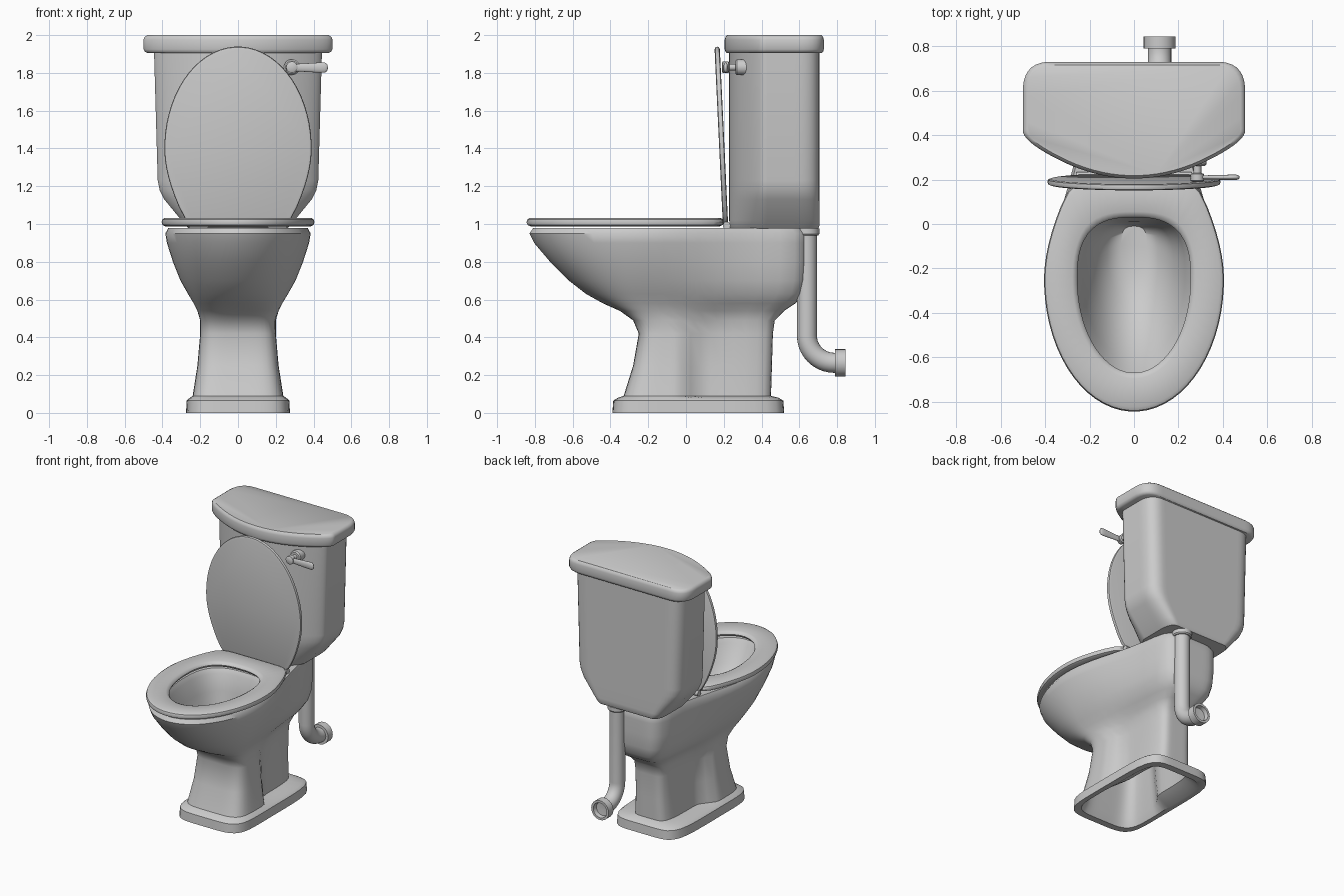
import bpy, bmesh
from math import sin, cos, pi, radians
from mathutils import Matrix, Vector

if "Cube" in bpy.data.objects:
    bpy.data.objects.remove(bpy.data.objects["Cube"], do_unlink=True)

porcelain = bpy.data.materials.new("grey_porcelain")
porcelain.use_nodes = True
colour = (0.6, 0.6, 0.6, 1)
porcelain.diffuse_color = colour
porcelain.node_tree.nodes["Principled BSDF"].inputs["Base Color"].default_value = colour


def lerp(a, b, t):
    return a + (b - a) * t


def smooth(t):
    t = max(0, min(1, t))
    return t * t * (3 - 2 * t)


def loft(name, rings, caps=True, wrap=False, matrix=None, angle=40):
    """Skin a series of equal rings into one smooth object."""
    bm = bmesh.new()
    rows = [[bm.verts.new(p) for p in ring] for ring in rings]
    pairs = list(zip(rows, rows[1:]))
    if wrap:
        pairs.append((rows[-1], rows[0]))
    for a, b in pairs:
        for i in range(len(a)):
            j = (i + 1) % len(a)
            bm.faces.new((a[i], a[j], b[j], b[i]))
    if caps and not wrap:
        bm.faces.new(rows[0])
        bm.faces.new(rows[-1])
    bmesh.ops.recalc_face_normals(bm, faces=bm.faces)
    mesh = bpy.data.meshes.new(name)
    bm.to_mesh(mesh)
    bm.free()
    mesh.materials.append(porcelain)
    obj = bpy.data.objects.new(name, mesh)
    bpy.context.collection.objects.link(obj)
    if matrix:
        obj.matrix_world = matrix
    bpy.ops.object.select_all(action="DESELECT")
    obj.select_set(True)
    bpy.context.view_layer.objects.active = obj
    bpy.ops.object.shade_smooth_by_angle(angle=radians(angle))
    return obj


def egg(z, front, back, wide, narrow, mid, narrow_at, nf=2, nb=6, count=64):
    """Outline with a rounded front, narrowing towards a squarer back."""
    ring = []
    for i in range(count):
        t = 2 * pi * (i + 0.5) / count
        c, s = cos(t), sin(t)
        n = nf if s < 0 else nb
        r = (abs(c) ** n + abs(s) ** n) ** (-1 / n)
        y = mid + s * r * ((mid - front) if s < 0 else (back - mid))
        w = lerp(wide, narrow, smooth((y - mid) / (narrow_at - mid)))
        ring.append(Vector((c * r * w, y, z)))
    return ring


def lathe(name, profile, matrix, count=24):
    """Turn (radius, height) pairs around the local z axis."""
    rings = [[(r * cos(2 * pi * i / count), r * sin(2 * pi * i / count), h)
              for i in range(count)] for r, h in profile]
    return loft(name, rings, matrix=matrix)


# Bowl and pedestal: up the inside, over the rim, down the outside to the foot
inside = [(0.56, -0.22, -0.01, 0.06), (0.6, -0.36, 0, 0.12), (0.7, -0.5, 0.01, 0.18),
          (0.82, -0.62, 0.03, 0.23), (0.94, -0.69, 0.05, 0.26), (0.97, -0.71, 0.07, 0.28)]
outside = [(0.978, -0.81, 0.62, 0.37, 0.24), (0.95, -0.83, 0.64, 0.385, 0.25),
           (0.9, -0.805, 0.64, 0.377, 0.25), (0.8, -0.72, 0.64, 0.345, 0.25),
           (0.7, -0.62, 0.635, 0.305, 0.24), (0.63, -0.53, 0.62, 0.265, 0.22),
           (0.58, -0.44, 0.58, 0.235, 0.19), (0.54, -0.35, 0.52, 0.215, 0.16),
           (0.49, -0.28, 0.47, 0.2, 0.145), (0.42, -0.25, 0.46, 0.2, 0.14),
           (0.25, -0.28, 0.455, 0.215, 0.14), (0.09, -0.33, 0.45, 0.24, 0.15),
           (0.08, -0.36, 0.49, 0.255, 0.255), (0.065, -0.385, 0.515, 0.272, 0.272),
           (0, -0.39, 0.52, 0.275, 0.275), (0, -0.34, 0.47, 0.24, 0.235),
           (0.06, -0.31, 0.44, 0.22, 0.14), (0.42, -0.23, 0.44, 0.18, 0.12)]
rings = [egg(z, f, b, w, w, lerp(f, b, 0.6), b, nb=2.8) for z, f, b, w in inside]
for z, f, b, w, n in outside:
    t = smooth((z - 0.42) / 0.2)
    rings.append(egg(z, f, b, w, n, lerp(-0.05, -0.25, t), lerp(0.1, 0.45, t),
                     nf=lerp(5, 2, t)))
loft("bowl_and_pedestal", rings)

# Seat ring: rounded section swept between the outer and inner outlines
outer = egg(0, -0.845, 0.2, 0.405, 0.14, -0.25, 0.69, nb=12)
inner = egg(0, -0.67, 0.03, 0.255, 0.255, -0.25, 0.03, nb=2.7)
section = [(0, 1.01), (0.03, 1.025), (0.12, 1.033), (0.85, 1.03), (0.96, 1.022),
           (1, 1.01), (0.95, 0.995), (0.12, 0.988), (0.03, 0.995)]
loft("seat_ring", [[a.lerp(b, f) + Vector((0, 0, z)) for a, b in zip(outer, inner)]
                   for f, z in section], wrap=True)

# Raised lid, leaning slightly forward at its top
edge = [(0.015, -0.014), (0.003, -0.01), (0, 0), (0.003, 0.01), (0.015, 0.014)]
loft("seat_lid", [egg(z, d - 0.54, 0.42 - d, 0.39 - d, 0.1 - d, 0, 0.92, nb=12)
                  for d, z in edge],
     matrix=Matrix.Translation((0, 0.19, 1.4)) @ Matrix.Rotation(radians(-87.3), 4, "X"))

# Hinges
for side, x in (("left", 0.16), ("right", -0.26)):
    lathe(side + "_hinge", [(0.02, 0), (0.02, 0.1)],
          Matrix.Translation((x, 0.215, 0.992)) @ Matrix.Rotation(pi / 2, 4, "Y"))

# Cistern outline: flat back, rounded corners, angled front
half = [(0.17, 0.205), (0.5, 0.37), (0.5, 0.47), (0.5, 0.73), (0.25, 0.73)]
plan = half + [(-x, y) for x, y in reversed(half)]
for _ in range(3):
    cut = []
    for p, q in zip(plan, plan[1:] + plan[:1]):
        cut += [tuple(lerp(a, b, t) for a, b in zip(p, q)) for t in (0.25, 0.75)]
    plan = cut


def cistern_ring(z, sx, sy):
    return [(x * sx, 0.47 + (y - 0.47) * sy, z) for x, y in plan]


loft("cistern_tank", [cistern_ring(*r) for r in
     [(1.93, 0.89, 0.91), (1.23, 0.85, 0.91), (1.18, 0.83, 0.91), (1.13, 0.78, 0.91),
      (1.02, 0.6, 0.91), (0.985, 0.54, 0.905), (0.975, 0.52, 0.88)]])
loft("cistern_lid", [cistern_ring(*r) for r in
     [(1.905, 0.96, 0.96), (1.912, 0.985, 0.985), (1.925, 1, 1), (1.975, 1, 1),
      (1.99, 0.99, 0.985), (2, 0.96, 0.95)]])

# Flush handle: boss and stem run forwards, lever runs sideways
forward = Matrix.Translation((0.285, 0, 1.83)) @ Matrix.Rotation(-pi / 2, 4, "X")
lathe("flush_boss", [(0.034, 0.262), (0.042, 0.27), (0.042, 0.35)], forward)
lathe("flush_stem", [(0.022, 0.19), (0.03, 0.195), (0.03, 0.225), (0.018, 0.23),
                     (0.018, 0.28)], forward)
lathe("flush_lever", [(0.012, -0.03), (0.02, -0.02), (0.02, 0.03), (0.027, 0.15),
                      (0.027, 0.175), (0.018, 0.187), (0.004, 0.191)],
      Matrix.Translation((0.285, 0.21, 1.828)) @ Matrix.Rotation(pi / 2, 4, "Y")
      @ Matrix.Diagonal((1, 0.45, 1, 1)))

# Water pipe: straight drop, quarter bend, short outlet
path = [(0.64, 0.97, 0)]
path += [(0.785 - 0.145 * cos(a), 0.41 - 0.145 * sin(a), a)
         for a in (pi / 2 * i / 10 for i in range(11))]
path.append((0.81, 0.265, pi / 2))
circle = [2 * pi * i / 24 for i in range(24)]
loft("water_pipe", [[(0.115 + 0.053 * cos(t), y + 0.053 * sin(t) * cos(a),
                      z + 0.053 * sin(t) * sin(a)) for t in circle] for y, z, a in path])
lathe("pipe_top_collar", [(0.06, 0.94), (0.067, 0.948), (0.067, 0.977)],
      Matrix.Translation((0.115, 0.64, 0)))
lathe("pipe_end_collar", [(0.05, 0.79), (0.072, 0.79), (0.072, 0.845), (0.055, 0.845),
                          (0.05, 0.815), (0.01, 0.812)],
      Matrix.Translation((0.115, 0, 0.265)) @ Matrix.Rotation(-pi / 2, 4, "X"))
